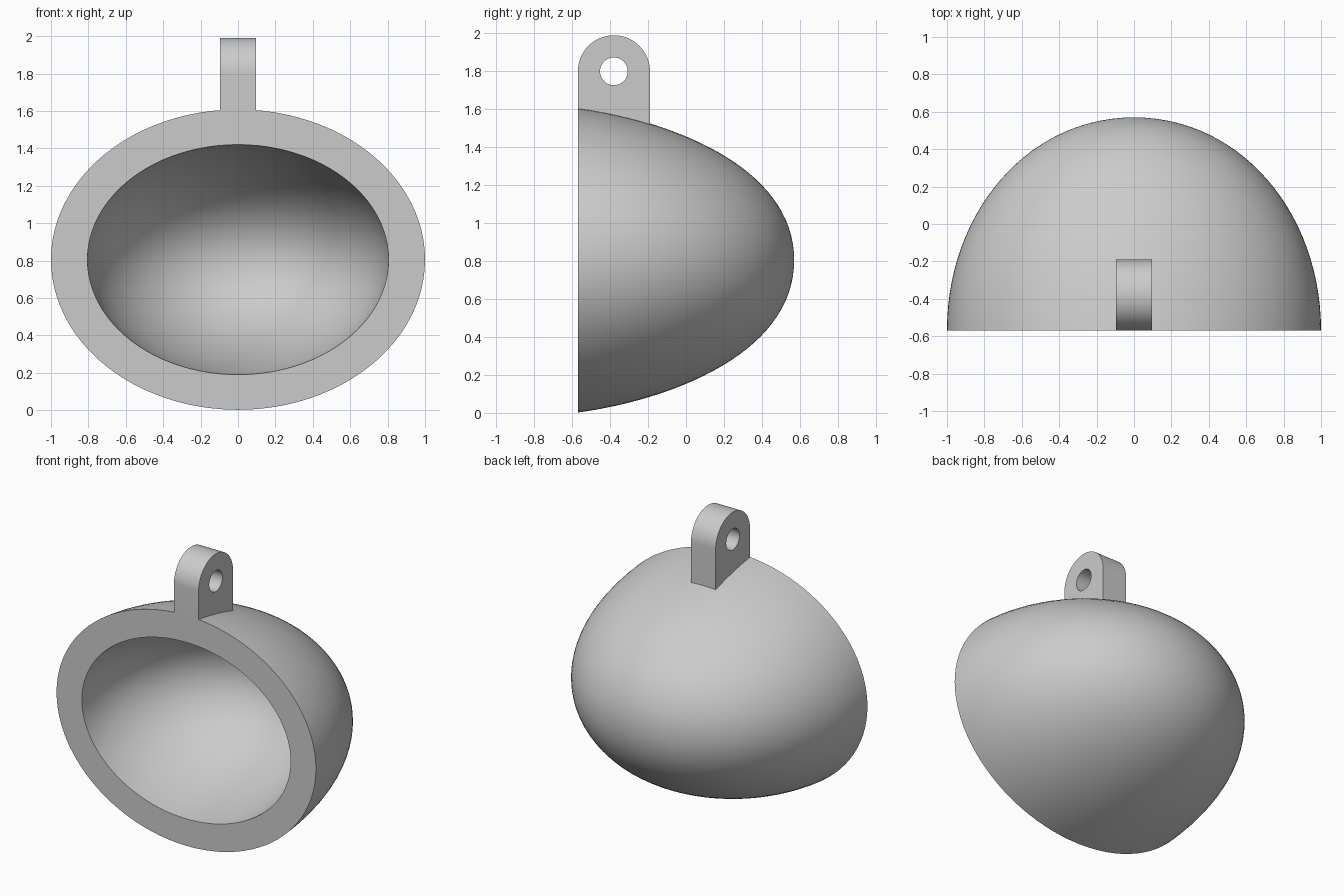
import bpy, bmesh, math
from mathutils import Vector

if "Cube" in bpy.data.objects:
    bpy.data.objects.remove(bpy.data.objects["Cube"], do_unlink=True)

FRONT, MID_Z = -0.57, 0.805
SEGMENTS, RINGS = 96, 28

grey = bpy.data.materials.new("plain grey")
grey.use_nodes = True
colour = (0.6, 0.6, 0.6, 1)
grey.diffuse_color = colour
grey.node_tree.nodes["Principled BSDF"].inputs["Base Color"].default_value = colour


def make_object(name, bm):
    bmesh.ops.recalc_face_normals(bm, faces=bm.faces)
    mesh = bpy.data.meshes.new(name)
    bm.to_mesh(mesh)
    bm.free()
    mesh.materials.append(grey)
    obj = bpy.data.objects.new(name, mesh)
    bpy.context.collection.objects.link(obj)
    return obj


def bezier(points, t):
    """Cubic curve through (radius, depth) control points."""
    weights = ((1 - t) ** 3, 3 * t * (1 - t) ** 2, 3 * t * t * (1 - t), t ** 3)
    return sum((w * Vector(p) for w, p in zip(weights, points)), Vector((0, 0)))


def radius_at(points, y):
    """Radius of a profile at depth y, found by bisection."""
    lo, hi = 0.0, 1.0
    for _ in range(40):
        mid = (lo + hi) / 2
        lo, hi = (mid, hi) if bezier(points, mid).y < y else (lo, mid)
    return bezier(points, lo).x


def bowl(bm, wide, tall):
    """Loft of ellipses closing to a rounded tip; returns the open rim."""
    rings = []
    for i in range(RINGS):
        p = bezier(wide, i / RINGS)
        rz = radius_at(tall, p.y)
        rings.append([bm.verts.new((p.x * math.cos(a), p.y, MID_Z + rz * math.sin(a)))
                      for a in (math.tau * k / SEGMENTS for k in range(SEGMENTS))])
    tip = bm.verts.new((0, wide[3][1], MID_Z))
    for k in range(SEGMENTS):
        n = (k + 1) % SEGMENTS
        for a, b in zip(rings, rings[1:]):
            bm.faces.new((a[k], a[n], b[n], b[k]))
        bm.faces.new((rings[-1][k], rings[-1][n], tip))
    return rings[0]


# Hollow shell: outer and inner bowls joined by a flat front rim
bm = bmesh.new()
outer = bowl(bm, [(1, FRONT), (1, 0.06), (0.57, 0.57), (0, 0.57)],
             [(0.803, FRONT), (0.74, -0.10), (0.50, 0.57), (0, 0.57)])
inner = bowl(bm, [(0.805, FRONT), (0.805, -0.05), (0.46, 0.38), (0, 0.38)],
             [(0.615, FRONT), (0.57, -0.16), (0.38, 0.38), (0, 0.38)])
for k in range(SEGMENTS):
    n = (k + 1) % SEGMENTS
    bm.faces.new((outer[k], outer[n], inner[n], inner[k]))
shell = make_object("hollow_shell", bm)

# Hanging lug: round-topped plate with a hole, extruded across x
HOLE_Y, HOLE_Z, LUG_R, HALF = -0.38, 1.80, 0.19, 0.095
arch = [(HOLE_Y + LUG_R * math.cos(a), HOLE_Z + LUG_R * math.sin(a))
        for a in (math.pi * k / 32 for k in range(33))]
arch += [(FRONT, 1.5), (HOLE_Y + LUG_R, 1.5)]
hole = [(HOLE_Y + 0.073 * math.cos(a), HOLE_Z + 0.073 * math.sin(a))
        for a in (math.tau * k / 40 for k in range(40))]
bm = bmesh.new()
for loop in (arch, hole):
    vs = [bm.verts.new((-HALF, y, z)) for y, z in loop]
    for a, b in zip(vs, vs[1:] + vs[:1]):
        bm.edges.new((a, b))
bmesh.ops.triangle_fill(bm, edges=bm.edges[:], use_beauty=True)
new = bmesh.ops.extrude_face_region(bm, geom=bm.faces[:])["geom"]
bmesh.ops.translate(bm, vec=(2 * HALF, 0, 0),
                    verts=[v for v in new if isinstance(v, bmesh.types.BMVert)])
lug = make_object("hanging_lug", bm)

# Fuse the lug into the shell so the front is one flat surface
union = shell.modifiers.new("fuse lug", "BOOLEAN")
union.operation, union.solver, union.object = "UNION", "EXACT", lug
bpy.ops.object.select_all(action="DESELECT")
bpy.context.view_layer.objects.active = shell
shell.select_set(True)
bpy.ops.object.modifier_apply(modifier=union.name)
bpy.data.objects.remove(lug, do_unlink=True)
shell.name = "shell_with_hanging_lug"
bpy.ops.object.shade_smooth_by_angle(angle=math.radians(30))
